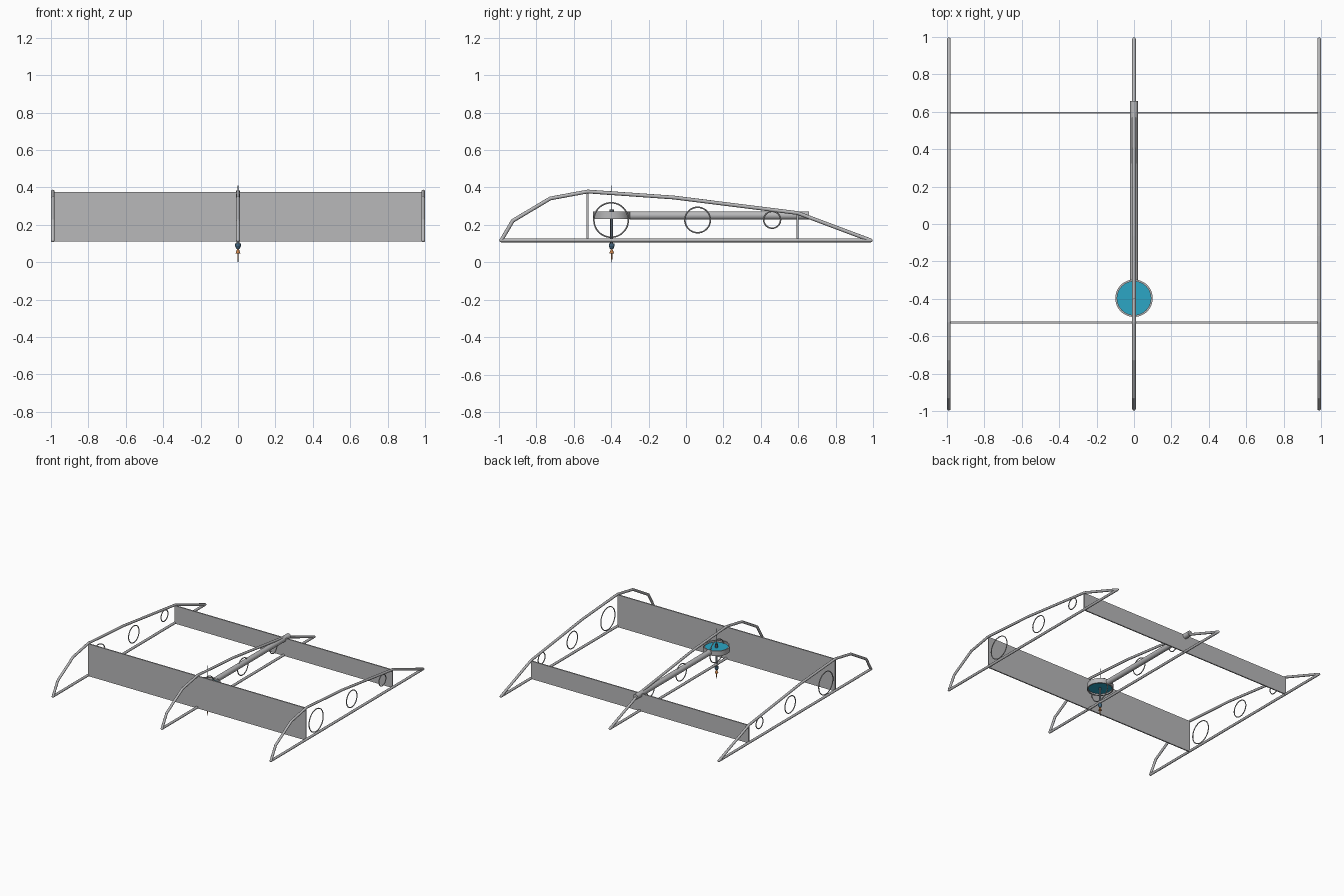
import bpy, bmesh, math
from mathutils import Vector, Matrix

if "Cube" in bpy.data.objects:
    bpy.data.objects.remove(bpy.data.objects["Cube"])


def material(name, rgb):
    m = bpy.data.materials.new(name)
    m.diffuse_color = (*rgb, 1)
    m.use_nodes = True
    m.node_tree.nodes["Principled BSDF"].inputs["Base Color"].default_value = m.diffuse_color
    return m


GREY = material("light grey", (0.48, 0.48, 0.49))
STEEL = material("dark steel", (0.09, 0.11, 0.13))
CYAN = material("cyan", (0.025, 0.38, 0.56))
BLUE = material("slate blue", (0.06, 0.14, 0.22))
ORANGE = material("orange", (0.6, 0.22, 0.06))


def finish(bm, name, mat, smooth=True):
    me = bpy.data.meshes.new(name)
    bmesh.ops.recalc_face_normals(bm, faces=bm.faces[:])
    bm.to_mesh(me)
    bm.free()
    me.materials.append(mat)
    ob = bpy.data.objects.new(name, me)
    bpy.context.collection.objects.link(ob)
    if smooth:
        bpy.ops.object.select_all(action='DESELECT')
        bpy.context.view_layer.objects.active = ob
        ob.select_set(True)
        bpy.ops.object.shade_smooth_by_angle(angle=math.radians(40))
    return ob


def rod(bm, a, b, r1, r2=None, sides=16):
    a, b = Vector(a), Vector(b)
    d = b - a
    mat = Matrix.Translation((a + b) / 2) @ d.to_track_quat('Z', 'Y').to_matrix().to_4x4()
    bmesh.ops.create_cone(bm, cap_ends=True, segments=sides, radius1=r1,
                          radius2=r1 if r2 is None else r2, depth=d.length, matrix=mat)


def box(name, size, loc, mat):
    bm = bmesh.new()
    bmesh.ops.create_cube(bm, size=1, matrix=Matrix.Translation(loc) @ Matrix.Diagonal((*size, 1)))
    return finish(bm, name, mat, False)


def lathe(bm, profile, centre, axis, sides=48):
    """Spin a closed (radius, offset) profile round an axis, 'X' or 'Z'."""
    rows = []
    for i in range(sides):
        t = 2 * math.pi * i / sides
        c, s = math.cos(t), math.sin(t)
        row = []
        for r, o in profile:
            p = (o, r * c, r * s) if axis == 'X' else (r * c, r * s, o)
            row.append(bm.verts.new(Vector(centre) + Vector(p)))
        rows.append(row)
    n = len(profile)
    for i in range(sides):
        a, b = rows[i], rows[(i + 1) % sides]
        for j in range(n):
            k = (j + 1) % n
            bm.faces.new((a[j], b[j], b[k], a[k]))


# Ribs: rods along the wing section outline, with ball joints
OUTLINE = [(-0.987, 0.117), (-0.925, 0.222), (-0.725, 0.341), (-0.525, 0.378),
           (-0.065, 0.346), (0.597, 0.263), (0.987, 0.117)]
HOLES = [(-0.40, 0.226, 0.096), (0.062, 0.226, 0.072), (0.46, 0.227, 0.049)]
for label, x in (("left", -0.99), ("centre", 0.0), ("right", 0.99)):
    bm = bmesh.new()
    for i, (y, z) in enumerate(OUTLINE):
        y2, z2 = OUTLINE[(i + 1) % len(OUTLINE)]
        rod(bm, (x, y, z), (x, y2, z2), 0.01)
        bmesh.ops.create_uvsphere(bm, u_segments=16, v_segments=8, radius=0.01,
                                  matrix=Matrix.Translation((x, y, z)))
    finish(bm, label + "_rib", GREY)
    # Lightening rings
    bm = bmesh.new()
    for y, z, r in HOLES:
        profile = [(r - 0.004 + 0.004 * math.cos(k * math.pi / 4), 0.004 * math.sin(k * math.pi / 4))
                   for k in range(8)]
        lathe(bm, profile, (x, y, z), 'X')
    finish(bm, label + "_rib_rings", GREY)

# Spars
box("front_spar", (1.98, 0.01, 0.265), (0, -0.527, 0.2425), GREY)
box("rear_spar", (1.98, 0.01, 0.147), (0, 0.595, 0.1865), GREY)

# Long pipe running aft from the drum
bm = bmesh.new()
rod(bm, (0, -0.302, 0.25), (0, 0.657, 0.25), 0.022, sides=32)
finish(bm, "long_pipe", GREY)

# Drum: rim with a coloured disc inside
DY = -0.397
bm = bmesh.new()
lathe(bm, [(0.1, 0.23), (0.1, 0.27), (0.09, 0.27), (0.09, 0.23)], (0, DY, 0), 'Z')
finish(bm, "drum_rim", GREY)
bm = bmesh.new()
rod(bm, (0, DY, 0.242), (0, DY, 0.256), 0.092, sides=48)
finish(bm, "drum_disc", CYAN)

# Vertical shaft, hub and axis needle
bm = bmesh.new()
rod(bm, (0, DY, 0.09), (0, DY, 0.25), 0.008)
rod(bm, (0, DY, 0.25), (0, DY, 0.283), 0.012)
rod(bm, (0, DY, 0.0), (0, DY, 0.41), 0.002, sides=8)
finish(bm, "drive_shaft", STEEL)

# Nozzle and tip below the shaft
bm = bmesh.new()
rod(bm, (0, DY, 0.072), (0, DY, 0.086), 0.009, 0.015)
rod(bm, (0, DY, 0.086), (0, DY, 0.1), 0.015)
finish(bm, "nozzle", BLUE)
bm = bmesh.new()
rod(bm, (0, DY, 0.046), (0, DY, 0.072), 0.013, 0.004)
rod(bm, (0, DY, 0.015), (0, DY, 0.046), 0.004)
finish(bm, "nozzle_tip", ORANGE)
